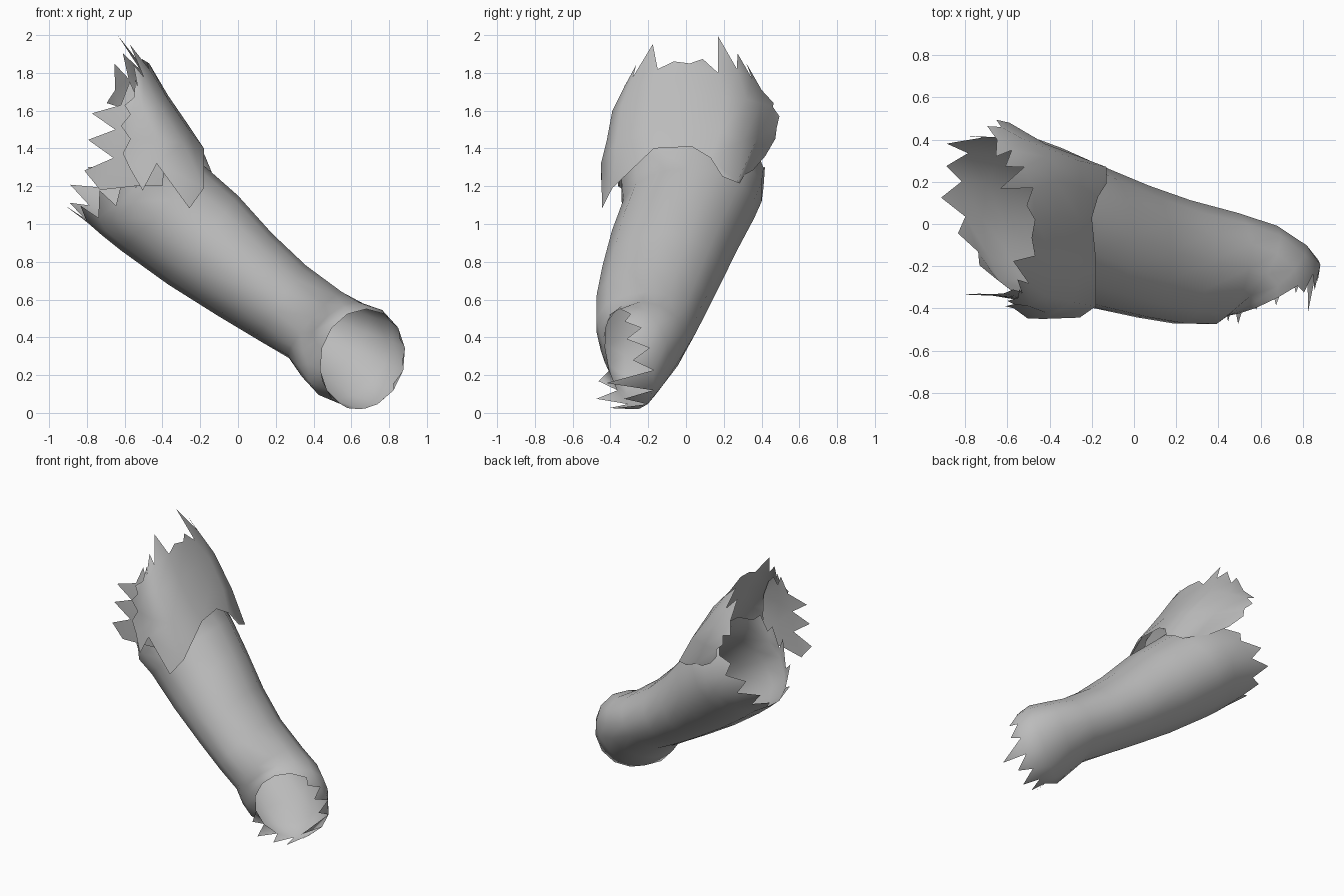
import bpy
import bmesh
import math
from mathutils import Vector

cube = bpy.data.objects.get("Cube")
if cube:
    bpy.data.objects.remove(cube, do_unlink=True)

fur = bpy.data.materials.new("plain_grey")
fur.use_nodes = True
GREY = (0.5, 0.5, 0.5, 1)
fur.diffuse_color = GREY
fur.node_tree.nodes["Principled BSDF"].inputs["Base Color"].default_value = GREY


def loft(bm, rows, closed):
    """Skin a list of point rows with quads and return the vertex rows."""
    grid = [[bm.verts.new(point) for point in row] for row in rows]
    for lower, upper in zip(grid, grid[1:]):
        count = len(lower)
        for i in range(count if closed else count - 1):
            j = (i + 1) % count
            bm.faces.new((lower[i], lower[j], upper[j], upper[i]))
    return grid


def add_tufts(bm, rim, inner, lengths, closed=False, aim=None):
    """Put one pointed tuft on each rim edge, following the surface or an aim."""
    count = len(rim)
    for i in range(count if closed else count - 1):
        j = (i + 1) % count
        length = lengths[i % len(lengths)]
        if length <= 0:
            continue
        middle = (rim[i].co + rim[j].co) / 2
        way = aim or middle - (inner[i].co + inner[j].co) / 2
        tip = bm.verts.new(middle + Vector(way).normalized() * length)
        bm.faces.new((rim[i], rim[j], tip))


def column(grid, index):
    return [row[index] for row in grid]


def finish(bm, name):
    bmesh.ops.recalc_face_normals(bm, faces=bm.faces)
    mesh = bpy.data.meshes.new(name)
    bm.to_mesh(mesh)
    bm.free()
    mesh.materials.append(fur)
    mesh.shade_smooth()
    obj = bpy.data.objects.new(name, mesh)
    bpy.context.collection.objects.link(obj)


def arm_ring(top, bottom, front, back, tilt=0, sides=14):
    """Oval through top and bottom (x, z), as deep as front to back (x, y).

    Tilt moves the top forward and the bottom backward."""
    centre = Vector(((top[0] + bottom[0]) / 2, (front[1] + back[1]) / 2,
                     (top[1] + bottom[1]) / 2))
    upright = Vector(((top[0] - bottom[0]) / 2, -tilt, (top[1] - bottom[1]) / 2))
    across = Vector(((back[0] - front[0]) / 2, (back[1] - front[1]) / 2, 0))
    angles = [math.tau * i / sides for i in range(sides)]
    return [centre + upright * math.cos(a) + across * math.sin(a) for a in angles]


# Forearm sleeve, from the shoulder opening to the wrist opening
arm_sections = [
    ((-.36, 1.48), (-.8, 1.01), (-.49, -.35), (-.67, .42)),
    ((-.28, 1.4), (-.72, .94), (-.5, -.35), (-.5, .41)),
    ((-.17, 1.3), (-.62, .86), (-.4, -.34), (-.4, .37)),
    ((0, 1.15), (-.37, .68), (-.18, -.4), (-.18, .28)),
    ((.18, .95), (-.1, .51), (.04, -.45), (.04, .19)),
    ((.36, .78), (.1, .39), (.22, -.48), (.24, .12)),
    ((.55, .64), (.27, .29), (.36, -.48), (.46, .06)),
    ((.63, .59), (.39, .17), (.41, -.46), (.7, 0), .01),
    ((.68, .57), (.51, .07), (.42, -.44), (.84, -.09), .03),
    ((.68, .55), (.64, .02), (.43, -.42), (.88, -.18), .05),
]
bm = bmesh.new()
grid = loft(bm, [arm_ring(*section) for section in arm_sections], True)
shoulder_tufts = [0, 0, .08, .14, .15, .1, .13, .1, .12, .15, .1, .08, 0, 0]
add_tufts(bm, grid[0], grid[1], shoulder_tufts, closed=True)
wrist_tufts = [0, .06, .1, .1, .25, .14, .16, .13, .14, .08, 0, 0, 0, 0]
add_tufts(bm, grid[-1], grid[-2], wrist_tufts, closed=True, aim=(-.1, -1, -.06))
finish(bm, "arm_sleeve")

# Front lining, carrying the sleeve's front wall up behind the cape
lining_rows = [
    [(-.4, -.35, 1.2), (-.55, -.36, 1.2), (-.73, -.33, 1.18)],
    [(-.38, -.37, 1.4), (-.52, -.36, 1.38), (-.66, -.34, 1.35)],
    [(-.4, -.35, 1.55), (-.53, -.35, 1.53), (-.65, -.34, 1.5)],
    [(-.47, -.31, 1.69), (-.54, -.32, 1.68), (-.62, -.33, 1.63)],
]
bm = bmesh.new()
grid = loft(bm, lining_rows, False)
add_tufts(bm, column(grid, -1), column(grid, -2), [.12, .14, .14], aim=(-1, 0, .15))
add_tufts(bm, grid[-1], grid[-2], [.06, .1])
finish(bm, "front_lining")

# Shoulder cape, from the hem up to the flared crest;
# each row runs from the front wing over the top to the back wing
cape_rows = [
    [(-.57, -.4, 1.29), (-.43, -.45, 1.32), (-.18, -.39, 1.19), (-.18, -.17, 1.4),
     (-.2, .03, 1.41), (-.17, .13, 1.35), (-.13, .27, 1.22), (-.3, .31, 1.26),
     (-.5, .42, 1.36)],
    [(-.57, -.38, 1.45), (-.42, -.42, 1.44), (-.29, -.37, 1.43), (-.26, -.18, 1.5),
     (-.26, .03, 1.52), (-.25, .18, 1.49), (-.26, .3, 1.44), (-.42, .38, 1.46),
     (-.59, .48, 1.51)],
    [(-.57, -.38, 1.58), (-.5, -.39, 1.6), (-.42, -.34, 1.63), (-.37, -.17, 1.66),
     (-.37, .03, 1.68), (-.37, .2, 1.67), (-.42, .32, 1.66), (-.52, .4, 1.64),
     (-.63, .46, 1.62)],
    [(-.55, -.35, 1.67), (-.53, -.33, 1.72), (-.5, -.28, 1.78), (-.47, -.15, 1.82),
     (-.47, .02, 1.85), (-.48, .17, 1.8), (-.52, .27, 1.82), (-.58, .35, 1.77),
     (-.65, .4, 1.71)],
]
bm = bmesh.new()
grid = loft(bm, cape_rows, False)
add_tufts(bm, grid[-1], grid[-2], [.08, .11, .18, .03, .06, .235, .13, .13])
add_tufts(bm, grid[0], grid[1], [.13, .18, 0, 0, 0, .04, .03, .03])

# Short tufts along the rear edges of the front and back wings
add_tufts(bm, column(grid, 0), column(grid, 1), [.04, .05, .04], aim=(-1, 0, .1))
add_tufts(bm, column(grid, -1), column(grid, -2), [.05, .05, .07])
finish(bm, "shoulder_cape")
